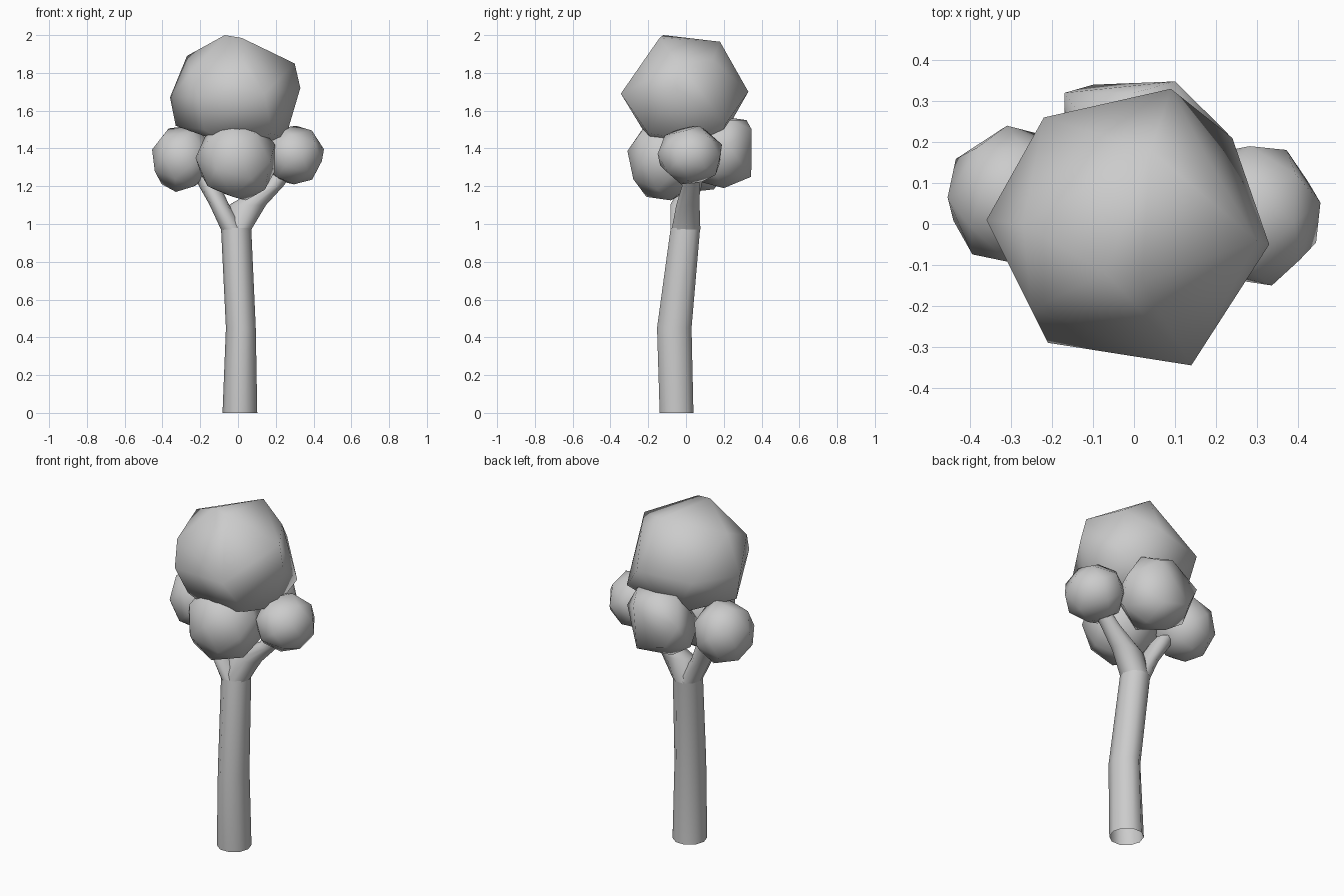
import bpy, bmesh, math
from mathutils import Vector

if "Cube" in bpy.data.objects:
    bpy.data.objects.remove(bpy.data.objects["Cube"])


def finish(bm, name):
    bmesh.ops.recalc_face_normals(bm, faces=bm.faces)
    mesh = bpy.data.meshes.new(name)
    bm.to_mesh(mesh)
    bm.free()
    mesh.shade_smooth()
    obj = bpy.data.objects.new(name, mesh)
    bpy.context.collection.objects.link(obj)
    return obj


def hull(name, points):
    """Faceted foliage clump wrapped around a set of points."""
    bm = bmesh.new()
    for p in points:
        bm.verts.new(p)
    bmesh.ops.convex_hull(bm, input=bm.verts)
    loose = [v for v in bm.verts if not v.link_faces]
    bmesh.ops.delete(bm, geom=loose, context='VERTS')
    return finish(bm, name)


def clump(name, lo, hi, n, turn):
    """Rough ball of n spiral points, fitted to the box lo..hi."""
    pts = []
    for i in range(n):
        z = 1 - 2 * (i + 0.5) / n
        r = math.sqrt(1 - z * z)
        a = i * 2.39996 + turn
        pts.append(Vector((r * math.cos(a), r * math.sin(a), z)))
    for k in range(3):
        a, b = min(p[k] for p in pts), max(p[k] for p in pts)
        for p in pts:
            p[k] = lo[k] + (p[k] - a) / (b - a) * (hi[k] - lo[k])
    return hull(name, pts)


def limb(name, rings, sides=10):
    """Open tube through level rings (x, y, z, rx, ry)."""
    bm = bmesh.new()
    loops = []
    for x, y, z, rx, ry in rings:
        loops.append([bm.verts.new((x + rx * math.cos(t), y + ry * math.sin(t), z))
                      for t in (2 * math.pi * i / sides for i in range(sides))])
    for a, b in zip(loops, loops[1:]):
        for i in range(sides):
            j = (i + 1) % sides
            bm.faces.new((a[i], a[j], b[j], b[i]))
    return finish(bm, name)


# Bent trunk and its two forking branches
limb("trunk", [(.01, -.05, 0, .092, .094), (.015, -.062, .45, .079, .096),
               (-.01, -.003, .98, .08, .082)])
limb("left_branch", [(-.025, -.005, .97, .065, .08), (-.098, -.012, 1.1, .052, .075),
                     (-.15, .025, 1.2, .056, .06), (-.18, .035, 1.25, .05, .055)])
limb("right_branch", [(-.005, 0, .97, .075, .08), (.05, .01, 1.1, .098, .065),
                      (.18, .026, 1.2, .06, .05), (.30, .025, 1.34, .045, .04)])

# Large top crown, a coarse faceted ball
hull("top_crown", [
    (-.07, -.12, 2.0), (.02, -.14, 1.985), (.04, .18, 1.965), (.30, -.04, 1.85),
    (.33, -.05, 1.72), (.25, 0, 1.45), (-.33, 0, 1.52), (-.36, .01, 1.67),
    (-.27, 0, 1.89), (.09, .33, 1.70), (-.22, .26, 1.68), (.14, -.345, 1.69),
    (-.21, -.29, 1.67), (-.05, -.18, 1.42), (-.05, .17, 1.42), (.24, .21, 1.53),
    (-.25, -.21, 1.80), (-.18, -.21, 1.50), (.18, -.20, 1.48), (.19, .14, 1.87)])

# Back clump, squarer than the others
hull("back_clump", [
    (-.17, .32, 1.43), (-.10, .34, 1.30), (.10, .348, 1.50), (.08, .345, 1.25),
    (.23, .22, 1.42), (.20, .15, 1.27), (0, .32, 1.55), (-.05, .20, 1.19),
    (.08, .20, 1.19), (-.17, .20, 1.27), (.15, .24, 1.55), (-.12, .25, 1.56),
    (.03, 0, 1.40), (.15, .02, 1.40), (-.12, .05, 1.35), (.03, .05, 1.23),
    (.03, .10, 1.58)])

# Smaller round clumps on the other three sides
clump("left_clump", (-.455, -.10, 1.17), (-.13, .24, 1.52), 26, .4)
clump("right_clump", (.14, -.15, 1.21), (.455, .19, 1.52), 26, 1.3)
clump("front_clump", (-.225, -.31, 1.125), (.195, .08, 1.555), 24, 2.0)
